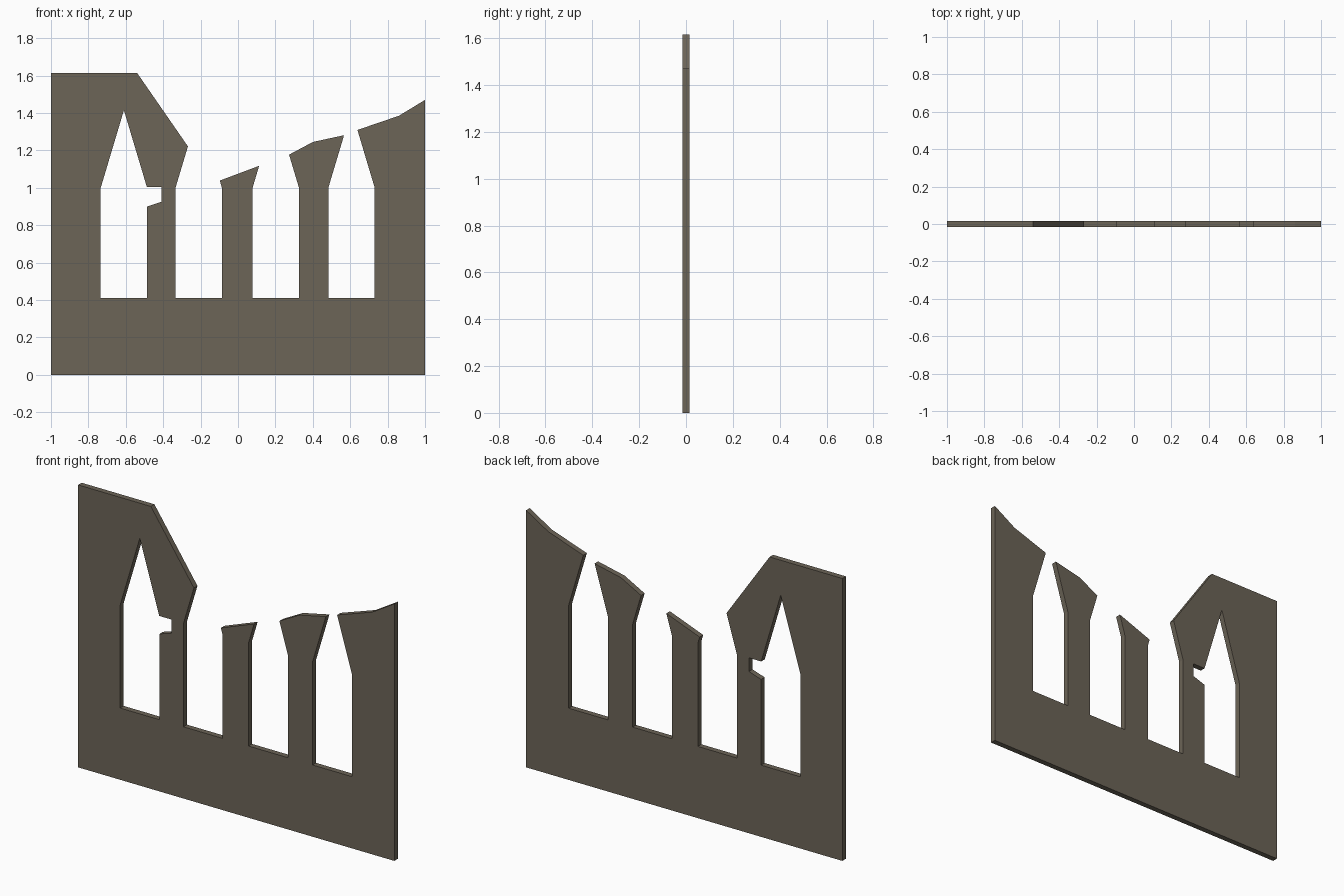
import bpy, bmesh

if "Cube" in bpy.data.objects:
    bpy.data.objects.remove(bpy.data.objects["Cube"])

HALF = 0.016  # half of the wall thickness


def slab(name, profile, half):
    """Extrude an x-z outline along y into a solid plate."""
    bm = bmesh.new()
    face = bm.faces.new([bm.verts.new((x, -half, z)) for x, z in profile])
    ext = bmesh.ops.extrude_face_region(bm, geom=[face])
    moved = [g for g in ext["geom"] if isinstance(g, bmesh.types.BMVert)]
    bmesh.ops.translate(bm, verts=moved, vec=(0, 2 * half, 0))
    bmesh.ops.recalc_face_normals(bm, faces=bm.faces[:])
    mesh = bpy.data.meshes.new(name)
    bm.to_mesh(mesh)
    bm.free()
    obj = bpy.data.objects.new(name, mesh)
    bpy.context.collection.objects.link(obj)
    return obj


def cut(target, cutter):
    """Subtract the cutter, apply, then remove it."""
    cutter.hide_render = True
    mod = target.modifiers.new("cut", "BOOLEAN")
    mod.operation = "DIFFERENCE"
    mod.solver = "EXACT"
    mod.object = cutter
    bpy.context.view_layer.objects.active = target
    bpy.ops.object.modifier_apply(modifier=mod.name)
    bpy.data.objects.remove(cutter)


# Ruined wall with a broken top edge
wall = slab("ruined_wall", [
    (-1, 0), (1, 0), (1, 1.47), (0.86, 1.385), (0.62, 1.303),
    (0.58, 1.284), (0.40, 1.245), (0.25, 1.165), (0.13, 1.124),
    (-0.12, 1.03), (-0.255, 1.203), (-0.54, 1.615), (-1, 1.615)], HALF)

stone = bpy.data.materials.new("grey_brown_stone")
stone.diffuse_color = (0.150, 0.128, 0.096, 1)
stone.use_nodes = True
stone.node_tree.nodes["Principled BSDF"].inputs["Base Color"].default_value = stone.diffuse_color
wall.data.materials.append(stone)

# Four pointed window openings
for cx in (-0.61, -0.21, 0.202, 0.607):
    cut(wall, slab("window_cutter", [
        (cx - 0.124, 0.41), (cx + 0.124, 0.41), (cx + 0.124, 1.0),
        (cx, 1.415), (cx - 0.124, 1.0)], 0.1))

# Chipped notch in the first pillar
cut(wall, slab("notch_cutter", [
    (-0.52, 0.889), (-0.41, 0.925), (-0.41, 1.003), (-0.52, 1.003)], 0.1))
